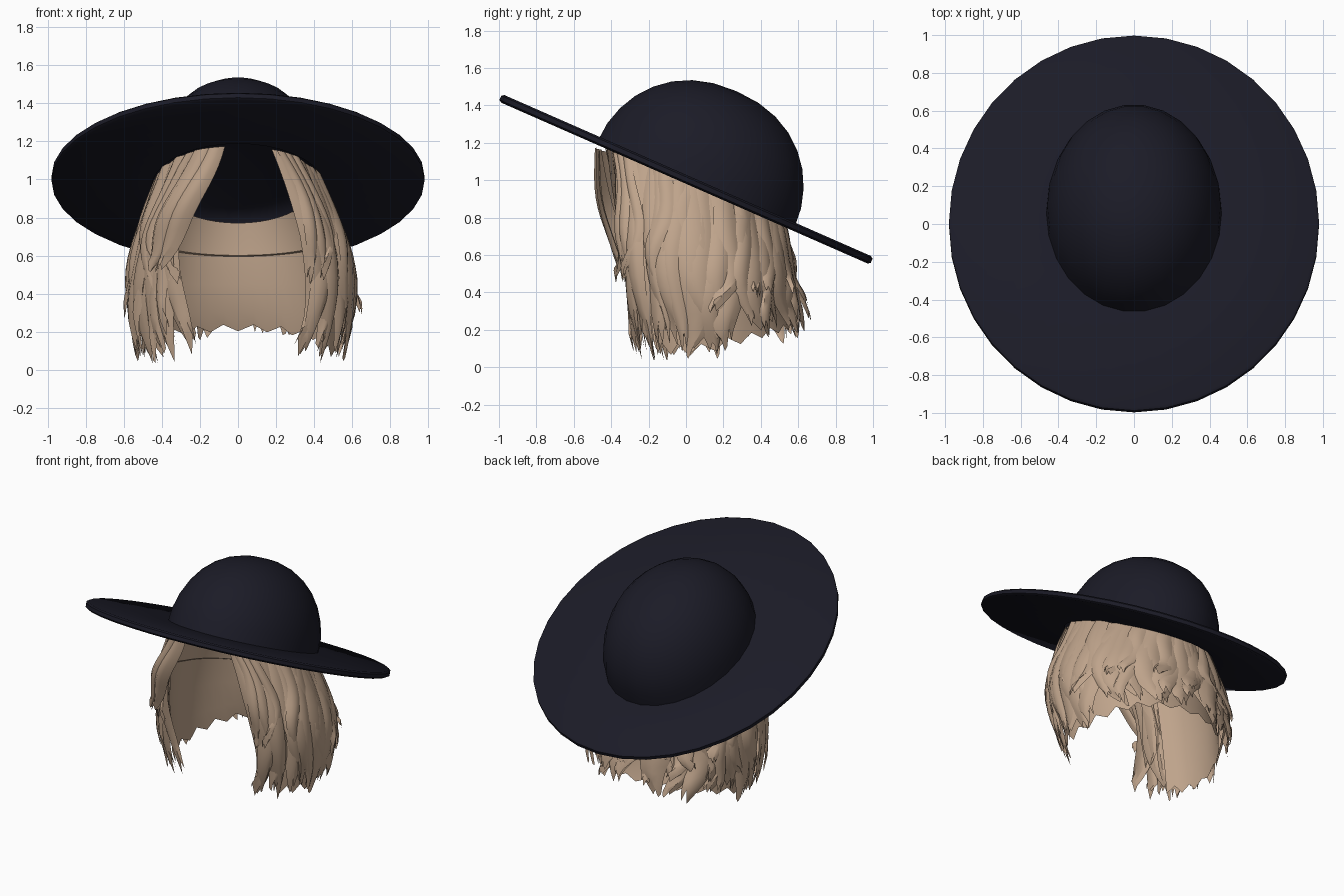
import bpy, bmesh, math, random
from mathutils import Matrix, Vector

random.seed(7)
if "Cube" in bpy.data.objects:
    bpy.data.objects.remove(bpy.data.objects["Cube"])


def material(name, rgb):
    m = bpy.data.materials.new(name)
    m.use_nodes = True
    m.diffuse_color = (*rgb, 1)
    bsdf = m.node_tree.nodes["Principled BSDF"]
    bsdf.inputs["Base Color"].default_value = (*rgb, 1)
    bsdf.inputs["Roughness"].default_value = 0.8
    return m


FELT = material("dark felt", (0.011, 0.011, 0.02))
HAIR = material("light brown hair", (0.52, 0.37, 0.26))


def finish(name, bm, mat, angle, matrix=Matrix(), recalc=False):
    if recalc:
        bmesh.ops.recalc_face_normals(bm, faces=bm.faces)
    mesh = bpy.data.meshes.new(name)
    bm.to_mesh(mesh)
    bm.free()
    mesh.transform(matrix)
    mesh.materials.append(mat)
    ob = bpy.data.objects.new(name, mesh)
    bpy.context.collection.objects.link(ob)
    bpy.ops.object.select_all(action="DESELECT")
    ob.select_set(True)
    bpy.context.view_layer.objects.active = ob
    bpy.ops.object.shade_smooth_by_angle(angle=math.radians(angle))


def skin(bm, rows, wrap=False):
    """Quads between successive rows of vertices."""
    for lo, hi in zip(rows, rows[1:]):
        n = len(lo)
        for i in range(n if wrap else n - 1):
            j = (i + 1) % n
            bm.faces.new((lo[i], lo[j], hi[j], hi[i]))


def oval(bm, rx, ry, cy, h, segs):
    turn = [math.tau * i / segs for i in range(segs)]
    return [bm.verts.new((rx * math.cos(t), cy + ry * math.sin(t), h)) for t in turn]


# Hat: a tilted oval brim with a domed crown
TILT = math.radians(23.7)
HAT = Matrix.Translation((0, 0, 1.005)) @ Matrix.Rotation(-TILT, 4, "X")
CX, CY, CC = 0.467, 0.58, 0.06

bm = bmesh.new()
hole = (CX - 0.015, CY - 0.015, CC)
rim = [(0.965, 1.07, 0, 0.022), (0.98, 1.084, 0, 0.012),
       (0.98, 1.084, 0, -0.012), (0.965, 1.07, 0, -0.022)]
profile = [(*hole, 0.022), *rim, (*hole, -0.022), (*hole, 0.022)]
skin(bm, [oval(bm, *p, 36) for p in profile], wrap=True)
bmesh.ops.remove_doubles(bm, verts=bm.verts, dist=0.0001)
finish("hat_brim", bm, FELT, 50, HAT, recalc=True)


def dome(name, height, inset, levels, inward):
    bm = bmesh.new()
    segs = 26
    rings = []
    for k in range(levels):
        t = math.pi / 2 * k / levels
        c = math.cos(t) ** 0.9
        h = height * math.sin(t) - (0.015 if k == 0 else 0)
        rings.append(oval(bm, (CX - inset) * c, (CY - inset) * c, CC, h, segs))
    skin(bm, rings, wrap=True)
    apex = bm.verts.new((0, CC, height))
    for i, v in enumerate(rings[-1]):
        bm.faces.new((v, rings[-1][(i + 1) % segs], apex))
    if inward:
        bmesh.ops.reverse_faces(bm, faces=bm.faces)
    finish(name, bm, FELT, 60, HAT)


dome("hat_crown", 0.54, 0, 8, False)
# Shallow lining that closes the underside of the crown
dome("hat_lining", 0.1, 0.014, 5, True)


# Hair surface: angle from the back in degrees, s runs from brim to tips
def squash(v, power):
    return math.copysign(abs(v) ** power, v)


def hair_point(angle, s, push):
    a = math.radians(angle)
    square = 0.17 if 90 < angle else 0.05
    power = 1.0 - square * min(max(s, 0) / 0.4, 1)
    sx, cy = squash(math.sin(a), power), squash(math.cos(a), power)
    swell = 0.13 if sx < 0 else 0.165
    rx = 0.42 + swell * math.sin(2.4 * max(s, 0))
    if cy > 0:
        ry = 0.45 + 0.08 * s
    else:
        ry = 0.47 - 0.15 * s + 0.06 * math.sin(math.pi * s)
    flat = Vector((rx * sx, ry * cy, 0))
    flat += flat.normalized() * push
    y0 = 0.06 + 0.46 * cy
    top = 1.0 - 0.44 * y0
    bottom = 0.035 + 0.15 * max(0, math.cos(a))
    z = top + (bottom - top) * s
    # keep the roots below the sloping brim
    z = min(z, 1.0 - 0.44 * (flat.y + 0.06))
    return Vector((flat.x, flat.y + 0.06, z))


def add_lock(bm, path, width, length, push, ridge, flick, wave):
    """Arched ribbon with a ragged, tapering tip."""
    rows, count, cols = [], 12, 5
    phase = random.uniform(0, math.tau)
    ends = [1 - 0.07 * (i % 2) - random.uniform(0, 0.07) for i in range(cols)]
    ends[random.choice((1, 2, 3))] = 1.0
    for r in range(count + 1):
        t = r / count
        # quadratic blend through top, middle and bottom angles
        mid = 2 * path[1] - (path[0] + path[2]) / 2
        a = path[0] * (1 - t) ** 2 + 2 * mid * t * (1 - t) + path[2] * t * t
        a += wave * t * math.sin(phase + 6.5 * t)
        w = width * (0.75 + 0.35 * math.sin(math.pi * t)) * (1 - 0.65 * t ** 5)
        row = []
        for i in range(cols):
            u = 2 * i / (cols - 1) - 1
            s = length * t * (1 - (1 - ends[i]) * t ** 4)
            out = push + ridge * (1 - u * u) * (0.4 + 0.6 * math.sin(math.pi * t))
            out += 0.018 * math.sin(phase + 7 * t) * t + flick * max(0, t - 0.7) / 0.3
            p = hair_point(a + u * w, s, out)
            p.z = max(p.z, 0.0)
            row.append(bm.verts.new(p))
        rows.append(row)
    skin(bm, rows)


# Inner wall of hair, with a slight step below the hat band
bm = bmesh.new()
rows = []
steps = [(0, -0.015), (0.15, -0.025), (0.29, -0.04), (0.3, -0.03),
         (0.55, -0.045), (0.8, -0.04), (0.97, -0.02)]
for s, push in steps:
    row = []
    for i in range(33):
        ragged = 0.06 * (i % 2) if s > 0.9 else 0
        row.append(bm.verts.new(hair_point(-128 + 8 * i, s - ragged, push)))
    rows.append(row)
skin(bm, rows)
finish("inner_hair", bm, HAIR, 35)

# Long locks around the sides and back
bm = bmesh.new()
for i in range(22):
    a = -130 + 12.4 * i
    back = max(0, math.cos(math.radians(a)))
    add_lock(bm, (a, a + random.uniform(-3, 3), a + random.uniform(-4, 4)),
             random.uniform(9, 11), random.uniform(0.92, 1.05),
             random.uniform(0, 0.015), 0.03, 0.05 * back * random.random(), 5)
finish("long_locks", bm, HAIR, 40)

# Shorter overlapping layers, flicked outward toward the back
bm = bmesh.new()
for length, gap, push in ((0.9, 15, 0.022), (0.68, 19, 0.03)):
    a = -118
    while a < 120:
        back = max(0, math.cos(math.radians(a)))
        add_lock(bm, (a, a + random.uniform(-4, 4), a + random.uniform(-6, 6)),
                 random.uniform(5.5, 8.5), length + random.uniform(-0.1, 0.08),
                 push * random.uniform(0.4, 1), 0.024,
                 0.01 + 0.05 * back * random.uniform(0.3, 1), 6)
        a += gap * random.uniform(0.8, 1.2)
finish("layered_locks", bm, HAIR, 40)

# Face-framing locks, parted in front and swept to each side
bm = bmesh.new()
right = [(-162, -139, -156), (-154, -135, -149), (-146, -130, -140), (-136, -125, -129)]
left = [(150, 140, 152), (145, 135, 145), (138, 129, 136)]
for k, path in enumerate(right + left):
    add_lock(bm, path, 8, random.uniform(0.94, 1.02), 0.02 - 0.004 * (k % 3),
             0.03, 0, 4)
    add_lock(bm, path, 4.5, random.uniform(0.6, 0.95), 0.035, 0.02, 0.01, 5)
# Swept fringe on the right, standing out from the face
for top, low in ((-166, -138), (-158, -132)):
    add_lock(bm, (top, (top + low) / 2, low), 8, 0.56, 0.075, 0.04, 0.02, 3)
finish("front_locks", bm, HAIR, 40)
